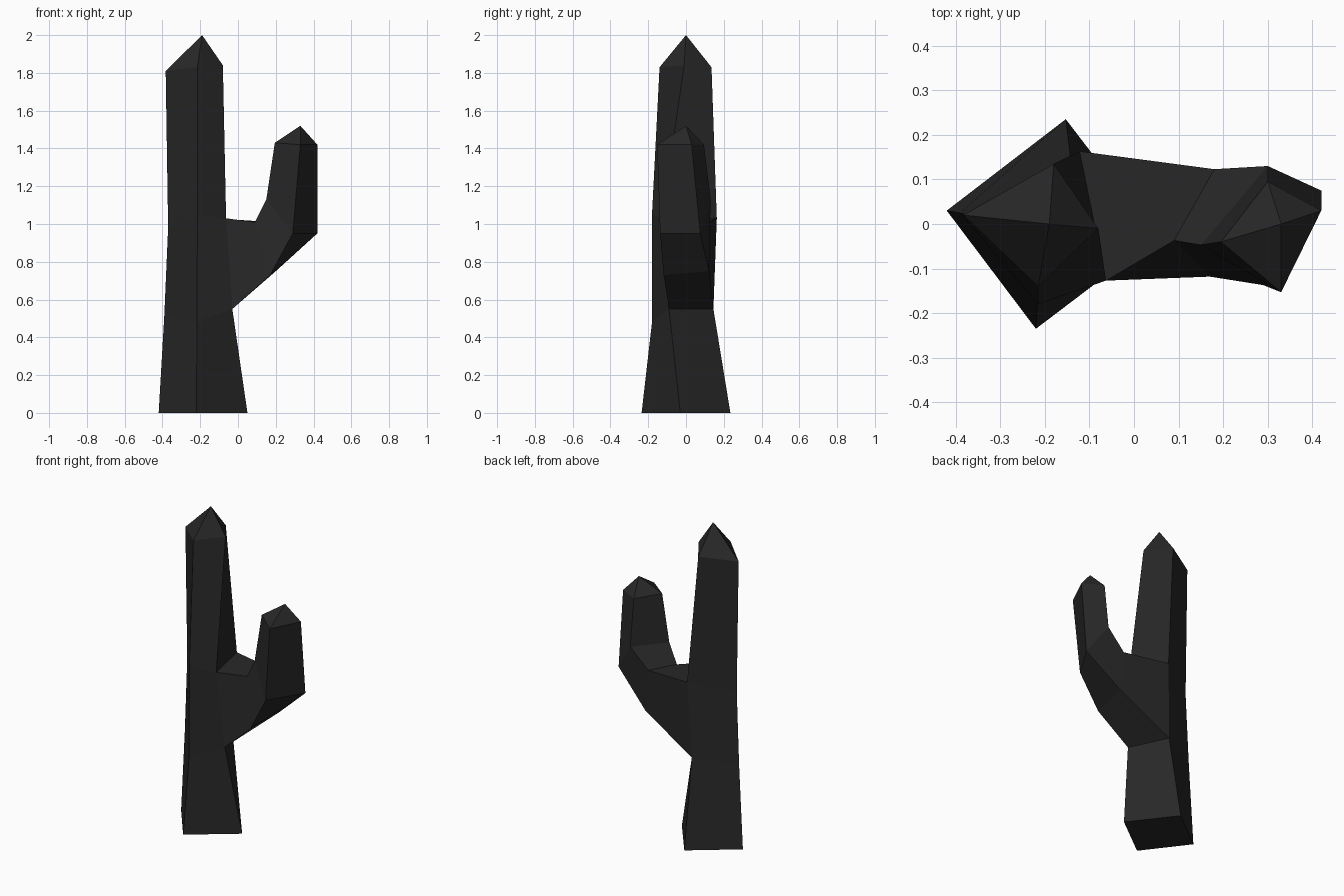
import bpy
import bmesh

if "Cube" in bpy.data.objects:
    bpy.data.objects.remove(bpy.data.objects["Cube"])

mat = bpy.data.materials.new("charcoal black")
mat.diffuse_color = (0.021, 0.021, 0.021, 1.0)
mat.use_nodes = True
mat.node_tree.nodes["Principled BSDF"].inputs["Base Color"].default_value = mat.diffuse_color

bm = bmesh.new()


def ring(points):
    return [bm.verts.new(p) for p in points]


def loft(rings, apex, skip=None):
    """Skin four-sided rings and close them with a pointed tip; skip = (segment, side)."""
    for s in range(len(rings) - 1):
        a, b = rings[s], rings[s + 1]
        for i in range(4):
            j = (i + 1) % 4
            if (s, i) != skip:
                bm.faces.new((a[i], a[j], b[j], b[i]))
    tip = bm.verts.new(apex)
    last = rings[-1]
    for i in range(4):
        bm.faces.new((last[i], last[(i + 1) % 4], tip))


# Trunk: corners in order left, front, right, back
trunk = [ring(r) for r in (
    [(-0.42, 0.03, 0), (-0.22, -0.235, 0), (0.05, -0.03, 0), (-0.153, 0.235, 0)],
    [(-0.39, 0.025, 0.52), (-0.217, -0.18, 0.48), (-0.03, -0.09, 0.55), (-0.142, 0.145, 0.55)],
    [(-0.37, 0.02, 0.98), (-0.215, -0.18, 1.05), (-0.063, -0.127, 1.03), (-0.122, 0.163, 1.03)],
    [(-0.383, 0.02, 1.81), (-0.215, -0.14, 1.83), (-0.08, -0.01, 1.84), (-0.18, 0.135, 1.83)],
)]
loft(trunk, (-0.19, 0, 2.0), skip=(1, 2))   # leave the arm opening
bm.faces.new(reversed(trunk[0]))            # base

# Arm: grows out of the opening, bends upward; front low, back low, back high, front high
socket = [trunk[1][2], trunk[1][3], trunk[2][3], trunk[2][2]]
arm = [socket] + [ring(r) for r in (
    [(0.17, -0.118, 0.73), (0.2, 0.122, 0.75), (0.18, 0.123, 1.01), (0.09, -0.037, 1.01)],
    [(0.29, -0.137, 0.95), (0.42, 0.075, 0.95), (0.3, 0.13, 1.13), (0.15, -0.047, 1.13)],
    [(0.33, -0.153, 1.42), (0.42, 0.03, 1.42), (0.3, 0.095, 1.42), (0.195, -0.04, 1.43)],
)]
loft(arm, (0.33, 0, 1.52))

bmesh.ops.recalc_face_normals(bm, faces=bm.faces)
mesh = bpy.data.meshes.new("cactus")
bm.to_mesh(mesh)
bm.free()
mesh.materials.append(mat)
cactus = bpy.data.objects.new("cactus", mesh)
bpy.context.collection.objects.link(cactus)
